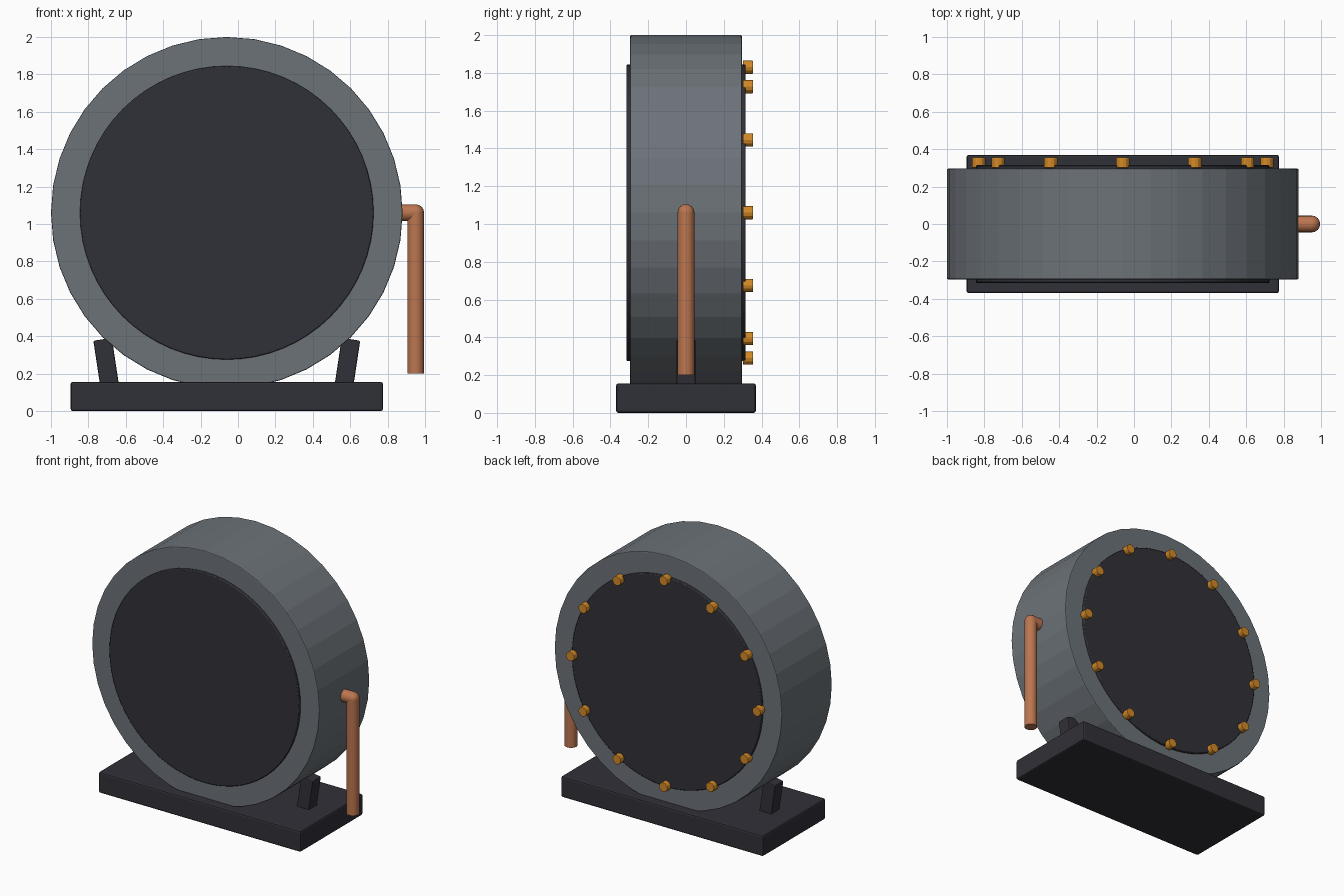
import bpy
import math

CX, CZ = -0.06, 1.06      # drum axis
DRUM_R = 0.94

cube = bpy.data.objects.get("Cube")
if cube:
    bpy.data.objects.remove(cube, do_unlink=True)


def material(name, rgb):
    m = bpy.data.materials.new(name)
    m.use_nodes = True
    m.diffuse_color = (*rgb, 1)
    m.node_tree.nodes["Principled BSDF"].inputs["Base Color"].default_value = (*rgb, 1)
    return m


steel = material("grey steel", (0.15, 0.17, 0.19))
dark = material("dark iron", (0.03, 0.03, 0.04))
copper = material("copper", (0.5, 0.18, 0.08))
brass = material("orange brass", (0.65, 0.25, 0.02))


def finish(name, mat, bevel=0, smooth=False):
    ob = bpy.context.object
    ob.name = name
    ob.data.materials.append(mat)
    bpy.ops.object.transform_apply(location=False, rotation=True, scale=True)
    if smooth:
        bpy.ops.object.shade_smooth_by_angle(angle=math.radians(35))
    if bevel:
        mod = ob.modifiers.new("soft edges", 'BEVEL')
        mod.width = bevel
        mod.segments = 2
        mod.limit_method = 'ANGLE'
        mod.angle_limit = math.radians(40)
    return ob


def box(name, loc, size, mat, tilt=0, bevel=0.012):
    bpy.ops.mesh.primitive_cube_add(size=1, location=loc)
    ob = bpy.context.object
    ob.scale = size
    ob.rotation_euler.y = tilt
    return finish(name, mat, bevel)


def cylinder(name, loc, radius, depth, mat, sides, axis, bevel=0, smooth=False):
    turn = {'X': (0, math.pi / 2, 0), 'Y': (math.pi / 2, 0, 0), 'Z': (0, 0, 0)}[axis]
    bpy.ops.mesh.primitive_cylinder_add(vertices=sides, radius=radius, depth=depth,
                                        location=loc, rotation=turn)
    return finish(name, mat, bevel, smooth)


# Base and the two leaning brackets
box("base", (CX, 0, 0.078), (1.67, 0.74, 0.156), dark)
for side, label in ((1, "left"), (-1, "right")):
    box(label + "_bracket", (CX + side * 0.643, 0, 0.245), (0.1, 0.1, 0.28), dark,
        tilt=side * math.radians(8.6), bevel=0.008)

# Drum with a cover plate on each face
cylinder("drum", (CX, 0, CZ), DRUM_R, 0.592, steel, 40, 'Y', 0.006)
for y, label in ((-0.295, "front"), (0.295, "back")):
    cylinder(label + "_cover", (CX, y, CZ), 0.785, 0.04, dark, 64, 'Y', 0.006, True)

# Ring of bolts on the back cover
for i in range(12):
    a = i * math.tau / 12
    loc = (CX + 0.77 * math.sin(a), 0.328, CZ + 0.77 * math.cos(a))
    cylinder(f"bolt_{i + 1}", loc, 0.035, 0.055, brass, 12, 'Y', 0.004)

# Copper pipe leaving the drum's side and turning down
cylinder("pipe_outlet", (0.9, 0, CZ), 0.045, 0.1, copper, 16, 'X', 0, True)
cylinder("pipe_drop", (0.95, 0, 0.63), 0.045, 0.86, copper, 16, 'Z', 0, True)
bpy.ops.mesh.primitive_uv_sphere_add(segments=16, ring_count=8, radius=0.045,
                                     location=(0.95, 0, CZ))
finish("pipe_elbow", copper, 0, True)
